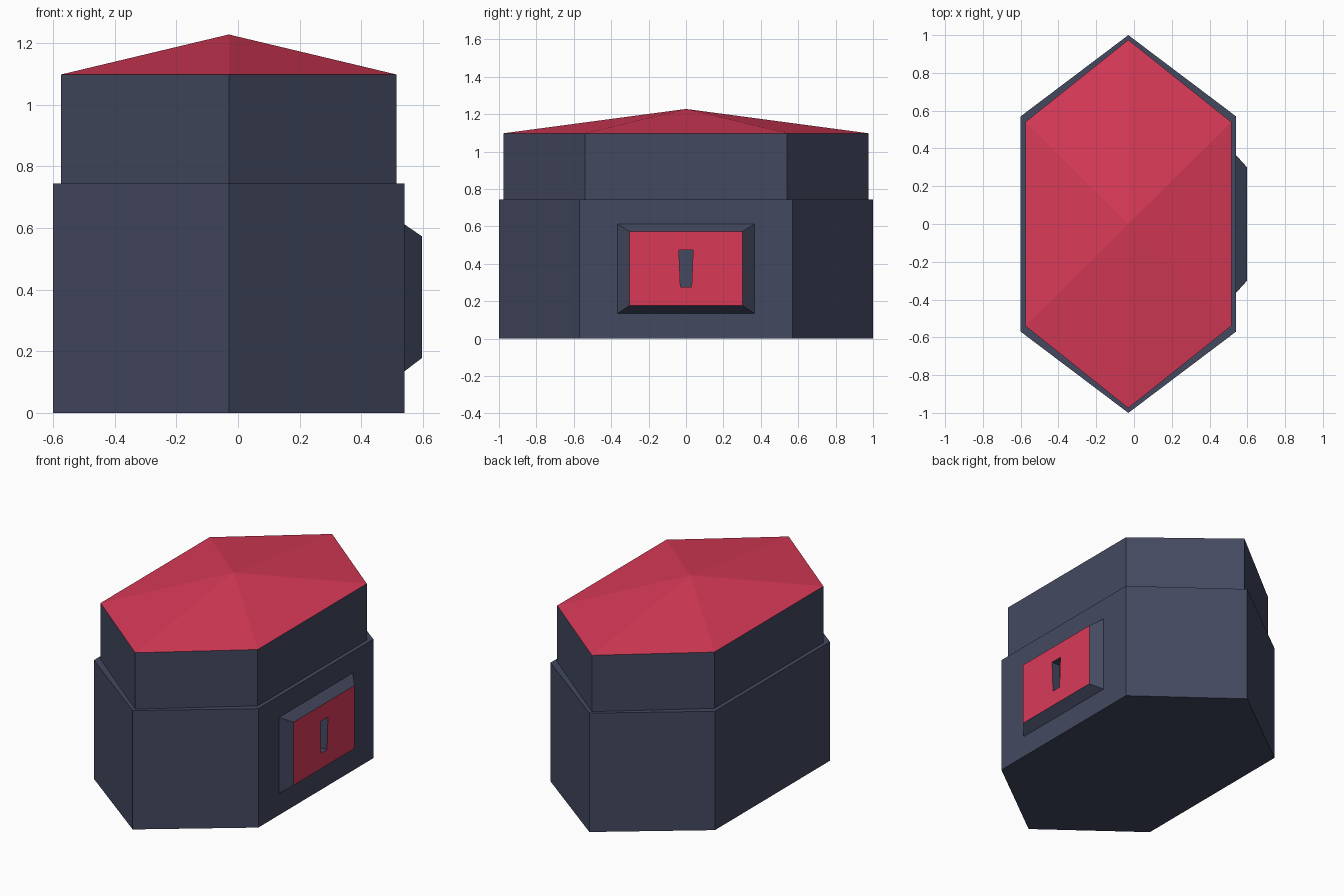
import bpy

if "Cube" in bpy.data.objects:
    bpy.data.objects.remove(bpy.data.objects["Cube"])

CX = -0.03  # centre of the hexagonal body


def material(name, rgb):
    m = bpy.data.materials.new(name)
    m.diffuse_color = (*rgb, 1)
    m.use_nodes = True
    m.node_tree.nodes["Principled BSDF"].inputs["Base Color"].default_value = m.diffuse_color
    return m


navy = material("dark slate blue", (0.056, 0.066, 0.115))
red = material("crimson", (0.69, 0.042, 0.097))


def add_mesh(name, verts, faces, mats, indices=None):
    me = bpy.data.meshes.new(name)
    me.from_pydata(verts, [], faces)
    for m in mats:
        me.materials.append(m)
    if indices:
        for p, i in zip(me.polygons, indices):
            p.material_index = i
    ob = bpy.data.objects.new(name, me)
    bpy.context.collection.objects.link(ob)
    return ob


def hexagon(w, side, tip, z):
    pts = [(0, -tip), (w, -side), (w, side), (0, tip), (-w, side), (-w, -side)]
    return [(CX + x, y, z) for x, y in pts]


def hex_prism(name, w, side, tip, z0, z1):
    verts = hexagon(w, side, tip, z0) + hexagon(w, side, tip, z1)
    faces = [(i, (i + 1) % 6, (i + 1) % 6 + 6, i + 6) for i in range(6)]
    faces += [tuple(range(5, -1, -1)), tuple(range(6, 12))]
    return add_mesh(name, verts, faces, [navy])


# Lower body and slightly narrower lid
hex_prism("lower_body", 0.57, 0.57, 1.0, 0.0, 0.745)
hex_prism("upper_body", 0.545, 0.54, 0.975, 0.745, 1.098)

# Low pyramid roof
verts = hexagon(0.545, 0.54, 0.975, 1.098) + [(CX, 0, 1.228)]
add_mesh("roof", verts, [(i, (i + 1) % 6, 6) for i in range(6)], [red])


# Lock plate: bevelled frame, red front, recessed keyhole slot
def ring(x, y_bottom, y_top, z0, z1):
    return [(x, -y_bottom, z0), (x, y_bottom, z0), (x, y_top, z1), (x, -y_top, z1)]


rings = [ring(0.54, 0.365, 0.365, 0.135, 0.612),
         ring(0.597, 0.302, 0.302, 0.178, 0.573),
         ring(0.597, 0.03, 0.038, 0.275, 0.475),
         ring(0.541, 0.03, 0.038, 0.275, 0.475)]
faces, idx = [], []
for r in range(3):
    for i in range(4):
        j = (i + 1) % 4
        faces.append((r * 4 + i, r * 4 + j, r * 4 + 4 + j, r * 4 + 4 + i))
        idx.append(1 if r == 1 else 0)
faces.append((12, 13, 14, 15))  # slot bottom
idx.append(0)
add_mesh("lock_plate", sum(rings, []), faces, [navy, red], idx)
